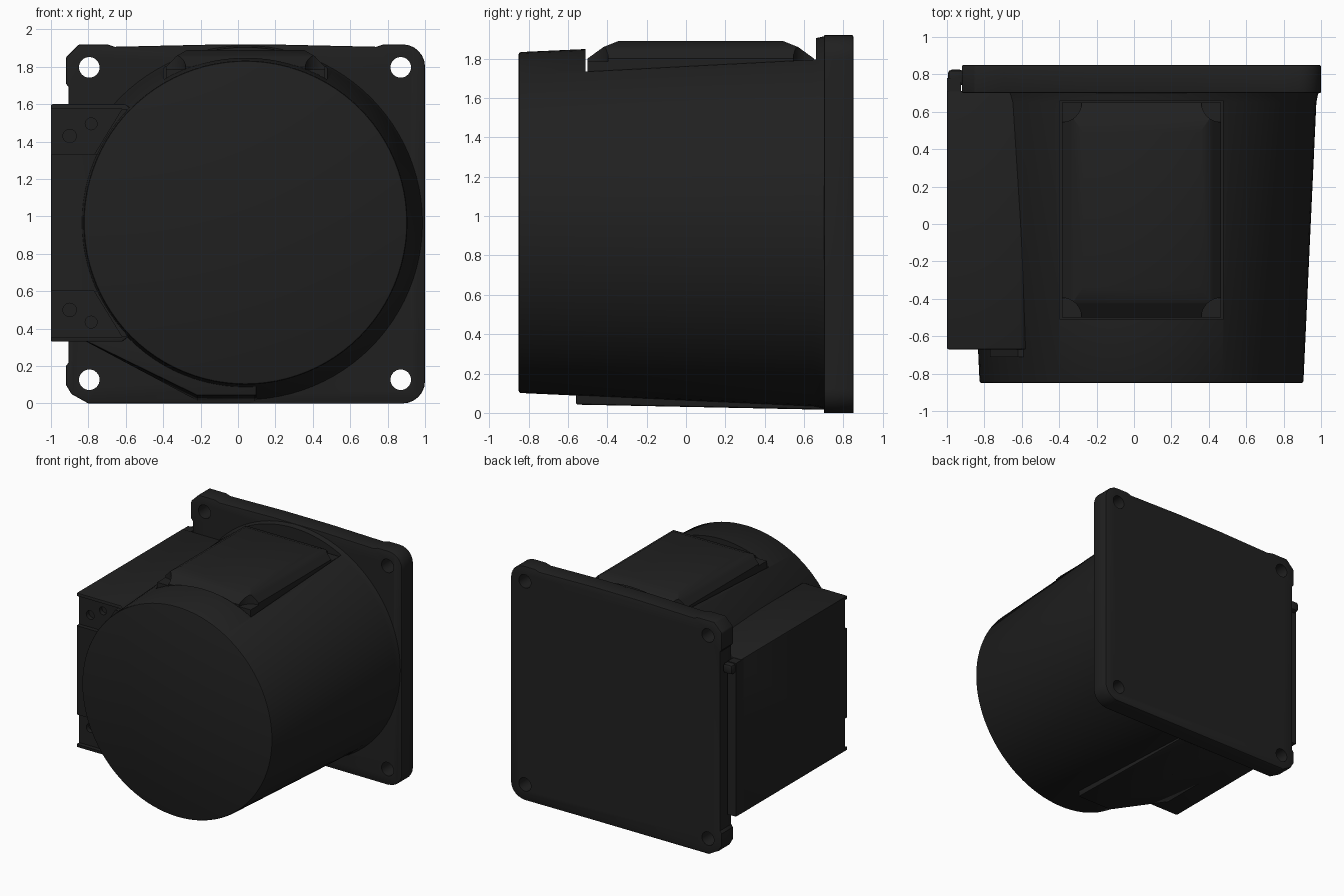
import bpy, bmesh, math

if "Cube" in bpy.data.objects:
    bpy.data.objects.remove(bpy.data.objects["Cube"], do_unlink=True)

dark = bpy.data.materials.new("charcoal_plastic")
dark.use_nodes = True
colour = (0.0145, 0.0145, 0.0145, 1)
dark.diffuse_color = colour
shader = dark.node_tree.nodes["Principled BSDF"]
shader.inputs["Base Color"].default_value = colour
shader.inputs["Roughness"].default_value = 0.6

CX, CZ = 0.04, 0.967  # axis of the round housing


def loft(name, rings):
    """Skin matching closed rings of points and cap both ends."""
    bm = bmesh.new()
    loops = [[bm.verts.new(p) for p in ring] for ring in rings]
    n = len(loops[0])
    for a, b in zip(loops, loops[1:]):
        for i in range(n):
            j = (i + 1) % n
            bm.faces.new((a[i], a[j], b[j], b[i]))
    bm.faces.new(loops[0])
    bm.faces.new(loops[-1])
    bmesh.ops.recalc_face_normals(bm, faces=bm.faces)
    mesh = bpy.data.meshes.new(name)
    bm.to_mesh(mesh)
    bm.free()
    mesh.materials.append(dark)
    ob = bpy.data.objects.new(name, mesh)
    bpy.context.collection.objects.link(ob)
    return ob


def prism(name, outline, y0, y1):
    return loft(name, [[(x, y, z) for x, z in outline] for y in (y0, y1)])


def box(name, x0, x1, y0, y1, z0, z1):
    return prism(name, [(x0, z0), (x1, z0), (x1, z1), (x0, z1)], y0, y1)


def disc(x, z, r, n=32):
    return [(x + r * math.cos(i * math.tau / n), z + r * math.sin(i * math.tau / n))
            for i in range(n)]


def lathe(name, profile, n=96):
    """Round part about the housing axis from (y, radius) pairs."""
    return loft(name, [[(x, y, z) for x, z in disc(CX, CZ, r, n)] for y, r in profile])


def apply(ob, mod):
    bpy.ops.object.select_all(action='DESELECT')
    bpy.context.view_layer.objects.active = ob
    ob.select_set(True)
    bpy.ops.object.modifier_apply(modifier=mod.name)


def cut(ob, cutters):
    for c in cutters:
        mod = ob.modifiers.new("cut", 'BOOLEAN')
        mod.operation, mod.solver, mod.object = 'DIFFERENCE', 'EXACT', c
        apply(ob, mod)
        bpy.data.objects.remove(c, do_unlink=True)


def soften(ob, width, segments=2):
    mod = ob.modifiers.new("soft_edges", 'BEVEL')
    mod.width, mod.segments, mod.limit_method = width, segments, 'ANGLE'
    mod.angle_limit = math.radians(40)
    apply(ob, mod)


def smooth(ob):
    bpy.ops.object.select_all(action='DESELECT')
    bpy.context.view_layer.objects.active = ob
    ob.select_set(True)
    bpy.ops.object.shade_smooth_by_angle(angle=math.radians(30))


# Mounting flange with rounded right corners, chamfered left corners, relieved edges
outline = [(-0.8, 0), (0.88, 0)]
for cz, start in ((0.12, -90), (1.8, 0)):
    outline += [(0.88 + 0.12 * math.cos(math.radians(start + a)),
                 cz + 0.12 * math.sin(math.radians(start + a))) for a in range(0, 91, 15)]
outline += [(0.78, 1.92), (0.74, 1.907), (0.25, 1.918), (-0.17, 1.918), (-0.66, 1.907),
            (-0.7, 1.92), (-0.85, 1.92), (-0.92, 1.85), (-0.92, 1.71), (-0.905, 1.69),
            (-0.905, 0.22), (-0.92, 0.2), (-0.92, 0.1), (-0.89, 0.05)]
flange = prism("mounting_flange", outline, 0.70, 0.85)
soften(flange, 0.008)
cut(flange, [prism("hole_cutter", disc(x, z, 0.055), 0.6, 0.95)
             for x in (-0.795, 0.87) for z in (0.127, 1.797)])

# Tapered round housing with a pocket on top for the cover
housing = lathe("round_housing", [(-0.85, 0.855), (-0.847, 0.862), (-0.84, 0.866),
                                  (0.65, 0.935), (0.685, 0.942), (0.72, 0.952)])
cut(housing, [box("pocket_cutter", -0.395, 0.475, -0.51, 0.66, 1.7, 2.1)])


# Hipped cover plate on top with four corner recesses
def rectangle(inset, z, x0=-0.385, x1=0.465, y0=-0.5, y1=0.65):
    x0, x1, y0, y1 = x0 + inset * 0.7, x1 - inset * 0.7, y0 + inset, y1 - inset
    return [(x0, y0, z), (x1, y0, z), (x1, y1, z), (x0, y1, z)]


cover = loft("top_cover", [rectangle(0, 1.65), rectangle(0, 1.80),
                           rectangle(0.08, 1.858), rectangle(0.16, 1.89)])
recesses = []
for x in (-0.385, 0.465):
    for y in (-0.5, 0.65):
        ring = disc(x, y, 0.105)
        recesses.append(loft("recess_cutter", [[(a, b, z) for a, b in ring] for z in (1.785, 2)]))
cut(cover, recesses)

# Side box with its two screw pockets at the front
side_box = prism("side_box", [(-1, 0.33), (-0.62, 0.33), (-0.4, 0.5), (-0.4, 1.43),
                              (-0.6, 1.6), (-1, 1.6)], -0.67, 0.71)
soften(side_box, 0.008)
MID = 0.965
for s in (1, -1):
    pocket = [(-1.1, MID + s * 0.365), (-0.77, MID + s * 0.365),
              (-0.62, MID + s * 0.61), (-1.1, MID + s * 0.61)]
    cut(side_box, [prism("pocket_cutter", pocket, -0.8, -0.635)])
    cut(side_box, [prism("screw_cutter", disc(x, MID + s * h, r, 20), -0.8, -0.6)
                   for x, h, r in ((-0.9, 0.465, 0.036), (-0.785, 0.53, 0.032))])
    # Slanted rib beside each pocket
    rib = prism("upper_rib" if s > 0 else "lower_rib",
                [(-0.77, MID + s * 0.365), (-0.62, MID + s * 0.61),
                 (-0.59, MID + s * 0.61), (-0.73, MID + s * 0.365)], -0.71, -0.6)
    smooth(rib)

# Rear lip of the side box, overlapping the flange edge, and its latch lug
rear_lip = box("rear_lip", -1, -0.925, 0.68, 0.78, 0.335, 1.595)
latch_lug = box("latch_lug", -0.995, -0.91, 0.74, 0.825, 1.51, 1.59)
soften(latch_lug, 0.02)

# Sloping gusset under the side box, slightly deeper towards the flange
gusset = loft("lower_gusset", [
    [(x, y, z - drop * (x > -0.5)) for x, z in
     ((-0.82, 0.335), (-0.22, 0.042), (0.1, 0.042), (0.1, 0.4), (-0.6, 0.5))]
    for y, drop in ((-0.56, 0), (0.71, 0.026))])
soften(gusset, 0.012)

for part in (flange, housing, cover, side_box, rear_lip, latch_lug, gusset):
    smooth(part)
